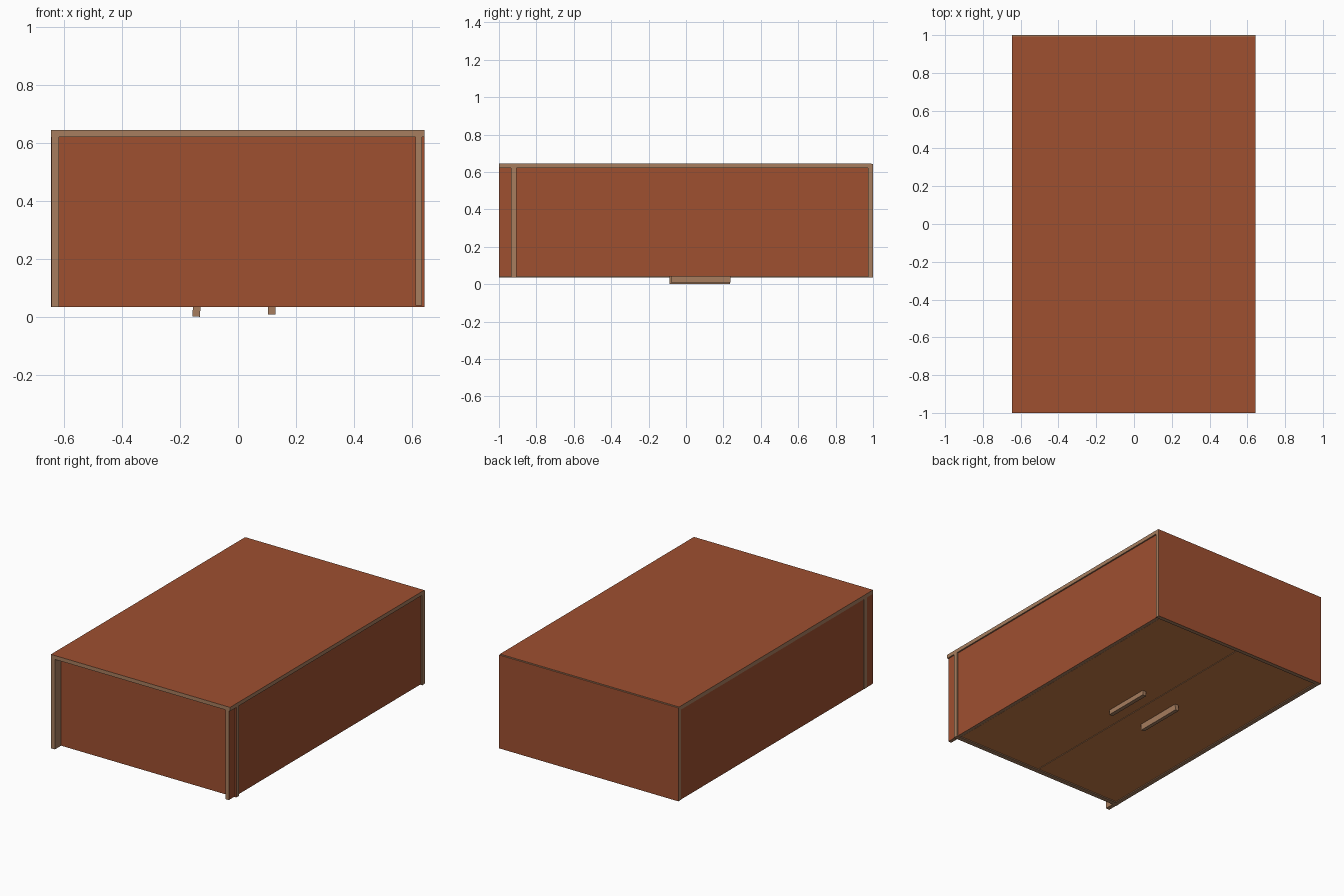
import bpy
import math

if "Cube" in bpy.data.objects:
    bpy.data.objects.remove(bpy.data.objects["Cube"])


def material(name, rgb):
    m = bpy.data.materials.new(name)
    m.diffuse_color = (*rgb, 1)
    m.use_nodes = True
    m.node_tree.nodes["Principled BSDF"].inputs["Base Color"].default_value = m.diffuse_color
    return m


RED = material("red_wood", (0.345, 0.080, 0.030))
RAW = material("raw_board", (0.385, 0.207, 0.113))
DOOR = material("brown_door", (0.57, 0.195, 0.060))


def board(name, x, y, z, face, tilt=0):
    """Box from ranges; the broad outward side gets the face colour, the rest is raw board."""
    size = [r[1] - r[0] for r in (x, y, z)]
    centre = [(r[0] + r[1]) / 2 for r in (x, y, z)]
    bpy.ops.mesh.primitive_cube_add(size=1, location=centre)
    ob = bpy.context.object
    ob.name = name
    for v in ob.data.vertices:
        v.co = [c * s for c, s in zip(v.co, size)]
    ob.data.materials.append(face)
    ob.data.materials.append(RAW)
    thin = size.index(min(size))
    middle = (0, 0, 0.34)[thin]
    for p in ob.data.polygons:
        outward = p.normal[thin] * (centre[thin] - middle) > 0.05
        p.material_index = 0 if outward else 1
    ob.rotation_euler.y = tilt
    return ob


# cabinet lying on its doors: back board is on top
board("back_board", (-0.645, 0.643), (-1.0, 0.992), (0.621, 0.646), RED)
board("top_board", (-0.645, 0.643), (0.973, 1.0), (0.036, 0.643), RED)
board("bottom_board", (-0.645, 0.643), (-0.936, -0.906), (0.036, 0.621), RED)

# side boards run past the bottom board as feet
board("left_side", (-0.643, -0.616), (-1.0, 0.973), (0.036, 0.621), RED)
board("right_side", (0.611, 0.634), (-1.0, 0.973), (0.041, 0.621), RED)

# pair of doors set between the boards
board("left_door", (-0.615, -0.002), (-0.904, 0.971), (0.041, 0.066), DOOR)
board("right_door", (0.002, 0.610), (-0.904, 0.971), (0.041, 0.066), DOOR)

# bar handles
board("left_handle", (-0.156, -0.130), (-0.088, 0.235), (0.003, 0.045), RAW, math.radians(4))
board("right_handle", (0.103, 0.129), (-0.080, 0.237), (0.010, 0.045), RAW)
